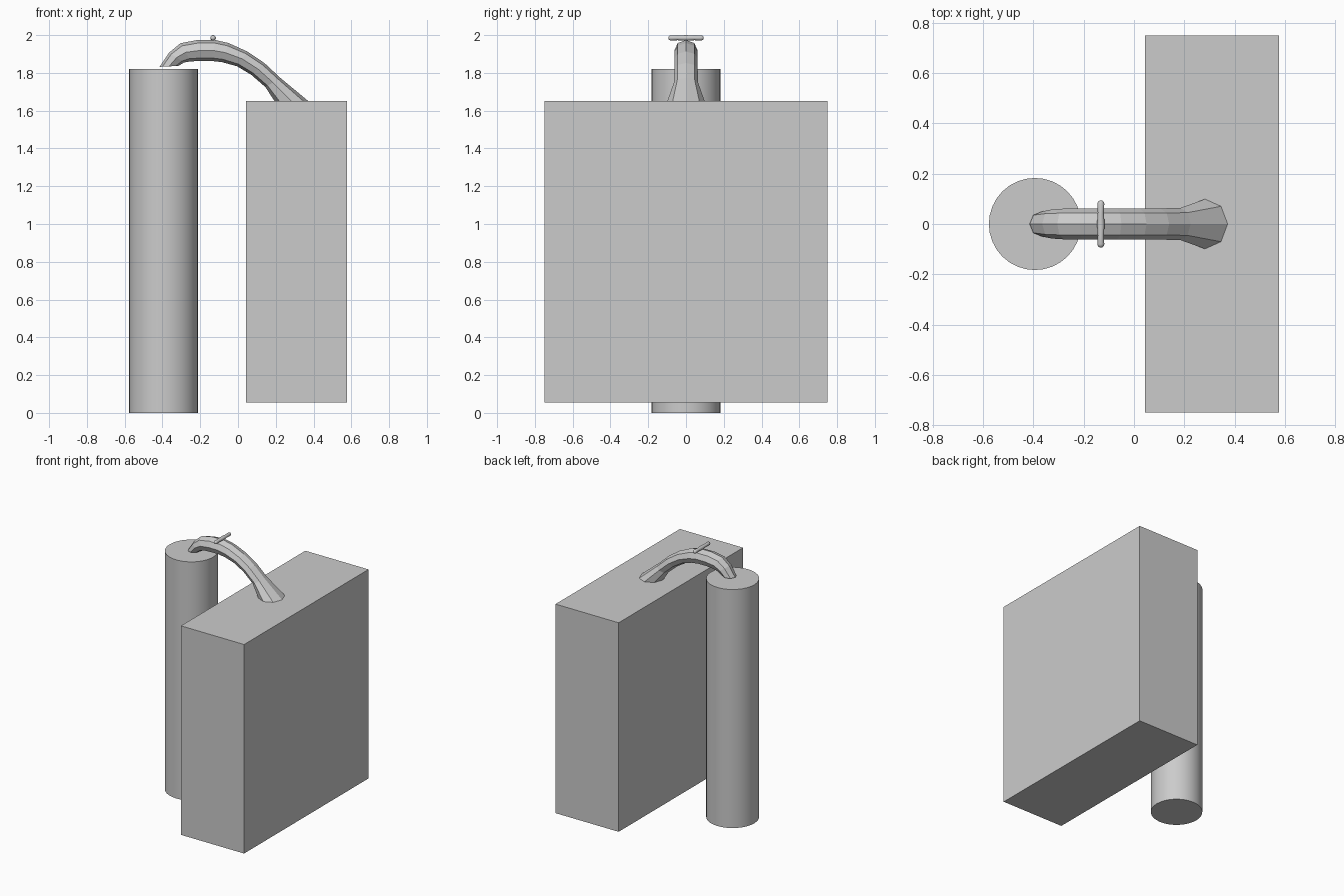
import bpy, bmesh
from math import cos, sin, tau
from mathutils import Vector

if "Cube" in bpy.data.objects:
    bpy.data.objects.remove(bpy.data.objects["Cube"])


def loft(name, rings):
    """Skin a list of equal-length vertex rings and cap both ends."""
    bm = bmesh.new()
    loops = [[bm.verts.new(p) for p in ring] for ring in rings]
    n = len(loops[0])
    for a, b in zip(loops, loops[1:]):
        for i in range(n):
            j = (i + 1) % n
            bm.faces.new((a[i], a[j], b[j], b[i]))
    bm.faces.new(loops[0])
    bm.faces.new(loops[-1])
    bmesh.ops.recalc_face_normals(bm, faces=bm.faces)
    mesh = bpy.data.meshes.new(name)
    bm.to_mesh(mesh)
    bm.free()
    obj = bpy.data.objects.new(name, mesh)
    bpy.context.collection.objects.link(obj)
    return obj


# Upright cylinder
bpy.ops.mesh.primitive_cylinder_add(vertices=32, radius=0.183, depth=1.82,
                                    location=(-0.394, 0, 0.91))
bpy.context.object.name = "cylinder_body"
bpy.ops.object.shade_smooth_by_angle()

# Large box
bpy.ops.mesh.primitive_cube_add(size=1, location=(0.31, 0, 0.853))
box = bpy.context.object
box.name = "box_body"
box.scale = (0.533, 1.5, 1.595)

# Arched eight-sided arm: outer x, z, inner x, z, half width
sections = [
    (-0.415, 1.832, -0.315, 1.837, 0.050),
    (-0.365, 1.907, -0.285, 1.855, 0.058),
    (-0.305, 1.957, -0.250, 1.861, 0.061),
    (-0.215, 1.974, -0.195, 1.863, 0.062),
    (-0.120, 1.974, -0.140, 1.863, 0.062),
    (-0.050, 1.958, -0.085, 1.857, 0.062),
    (0.050, 1.913, -0.005, 1.835, 0.062),
    (0.140, 1.852, 0.070, 1.790, 0.062),
    (0.225, 1.773, 0.145, 1.725, 0.064),
    (0.373, 1.650, 0.197, 1.645, 0.100),
]
rings = []
for ox, oz, ix, iz, w in sections:
    outer, inner = Vector((ox, 0, oz)), Vector((ix, 0, iz))
    mid, half = (outer + inner) / 2, (outer - inner) / 2
    rings.append([mid + half * cos(tau * i / 8) + Vector((0, w * sin(tau * i / 8), 0))
                  for i in range(8)])
loft("arched_arm", rings)

# Small crossbar on the crest, with rounded ends: y, radius
profile = [(0.093, 0.005), (0.089, 0.011), (0.080, 0.014), (0.045, 0.012), (0.0, 0.015)]
profile += [(-y, r) for y, r in reversed(profile[:-1])]
bar = loft("crossbar", [[(-0.132 + r * cos(tau * i / 12), y, 1.985 + r * sin(tau * i / 12))
                         for i in range(12)] for y, r in profile])
bar.data.shade_smooth()
